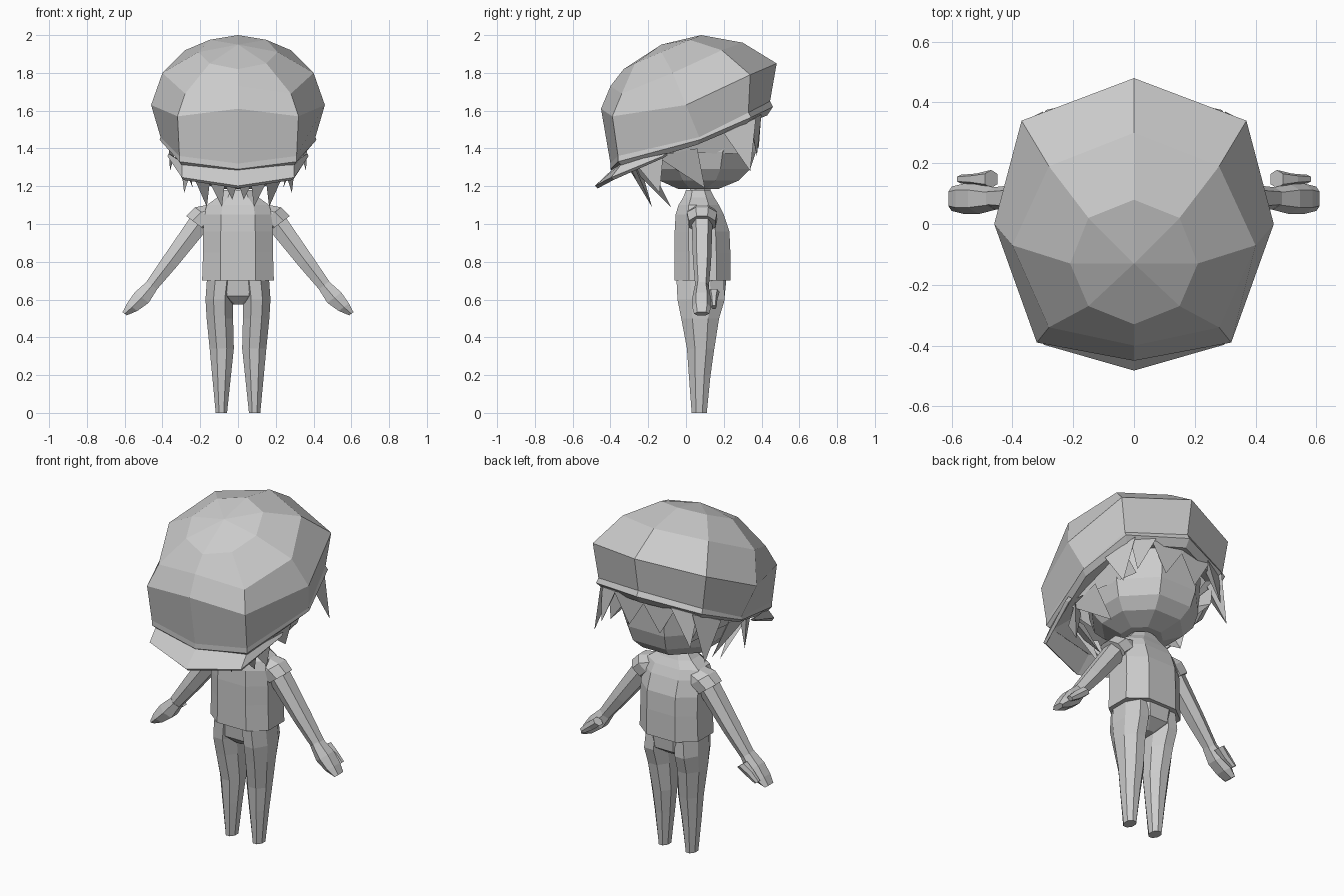
import bpy, bmesh, math
from mathutils import Vector

if "Cube" in bpy.data.objects:
    bpy.data.objects.remove(bpy.data.objects["Cube"])

grey = bpy.data.materials.new("plain_grey")
grey.diffuse_color = (0.6, 0.6, 0.6, 1)
grey.use_nodes = True
grey.node_tree.nodes["Principled BSDF"].inputs["Base Color"].default_value = grey.diffuse_color


def finish(name, bm):
    bmesh.ops.recalc_face_normals(bm, faces=bm.faces[:])
    me = bpy.data.meshes.new(name)
    bm.to_mesh(me)
    bm.free()
    me.materials.append(grey)
    ob = bpy.data.objects.new(name, me)
    bpy.context.collection.objects.link(ob)
    return ob


def loft(name, rings, start=True, end=True, apex=None):
    """Skin closed rings of equal length, with optional end caps or an apex."""
    bm = bmesh.new()
    vs = [[bm.verts.new(p) for p in r] for r in rings]
    n = len(vs[0])
    for a, b in zip(vs, vs[1:]):
        for i in range(n):
            j = (i + 1) % n
            bm.faces.new((a[i], a[j], b[j], b[i]))
    if apex:
        top = bm.verts.new(apex)
        for i in range(n):
            bm.faces.new((vs[0][i], vs[0][(i + 1) % n], top))
    elif start:
        bm.faces.new(vs[0])
    if end:
        bm.faces.new(vs[-1])
    return finish(name, bm)


def oval(c, u, v, ru, rv, n=8, pw=1.0):
    """Ring around c whose flat sides lie at ru along u and rv along v."""
    k = 1 / math.cos(math.pi / n)
    pts = []
    for i in range(n):
        a = 2 * math.pi * (i + 0.5) / n
        x, y = math.cos(a) * k, math.sin(a) * k
        x = math.copysign(min(1, abs(x) ** pw), x)
        y = math.copysign(min(1, abs(y) ** pw), y)
        pts.append(Vector(c) + Vector(u) * ru * x + Vector(v) * rv * y)
    return pts


X, Y = (1, 0, 0), (0, 1, 0)


def stack(name, rows, n=8, pw=1.0):
    """Upright body from rows of (z, x centre, half width, y front, y back)."""
    return loft(name, [oval((cx, (f + b) / 2, z), X, Y, rx, (b - f) / 2, n, pw)
                       for z, cx, rx, f, b in rows])


def mirrored(half):
    """Close a half ring that runs from the back centre to the front centre."""
    return list(half) + [(-x, y, z) for x, y, z in half[-2:0:-1]]


# Puffy tilted cap, eight panels
cap = [
    [(0, .08, 2.0), (.15, .02, 1.975), (.21, -.13, 1.91), (.15, -.27, 1.85), (0, -.33, 1.82)],
    [(0, .30, 1.96), (.28, .19, 1.92), (.40, -.07, 1.80), (.28, -.34, 1.69), (0, -.40, 1.73)],
    [(0, .48, 1.85), (.37, .34, 1.79), (.46, 0, 1.63), (.32, -.39, 1.57), (0, -.45, 1.61)],
    [(0, .445, 1.65), (.34, .33, 1.59), (.41, .07, 1.46), (.31, -.36, 1.36), (0, -.40, 1.32)],
    [(0, .46, 1.62), (.345, .345, 1.565), (.415, .07, 1.445), (.31, -.36, 1.33), (0, -.40, 1.29)],
    [(0, .43, 1.575), (.32, .32, 1.53), (.385, .06, 1.42), (.29, -.33, 1.30), (0, -.37, 1.27)],
    [(0, .37, 1.58), (.27, .27, 1.54), (.29, .05, 1.45), (.22, -.22, 1.36), (0, -.25, 1.34)],
]
loft("cap", [mirrored(r) for r in cap], end=False, apex=(0, -.13, 1.95))

# Visor, a bent strip with thickness
inner = [(.36, -.10, 1.37), (.29, -.33, 1.32), (0, -.38, 1.285)]
outer = [(.365, -.12, 1.355), (.295, -.39, 1.24), (0, -.475, 1.195)]
bm = bmesh.new()
a, b = [[bm.verts.new(p) for p in h + [(-x, y, z) for x, y, z in h[-2::-1]]]
        for h in (inner, outer)]
for i in range(4):
    bm.faces.new((a[i], b[i], b[i + 1], a[i + 1]))
visor = finish("visor", bm)
mod = visor.modifiers.new("thickness", 'SOLIDIFY')
mod.thickness = 0.02
mod.offset = 0

# Head
stack("head", [(1.185, 0, .11, -.04, .17), (1.23, 0, .21, -.14, .28),
               (1.29, 0, .26, -.20, .34), (1.38, 0, .285, -.23, .37),
               (1.58, 0, .29, -.22, .385), (1.72, 0, .20, -.12, .25)])


# Hair locks: thin wedges with a pointed tip, mirrored
def lock(name, p, q, tip):
    p, q, tip = Vector(p), Vector(q), Vector(tip)
    mid = (p + q) / 2
    inward = (Vector((0, .08, mid.z)) - mid).normalized() * 0.05
    for s, side in ((1, "left"), (-1, "right")):
        bm = bmesh.new()
        v = [bm.verts.new((c.x * s, c.y, c.z)) for c in (p, q, mid + inward, tip)]
        for f in ((0, 1, 2), (0, 1, 3), (1, 2, 3), (2, 0, 3)):
            bm.faces.new([v[i] for i in f])
        finish(f"{name}_{side}", bm)


locks = [
    ("fringe_centre", (-.02, -.30, 1.29), (.11, -.30, 1.29), (.03, -.19, 1.13)),
    ("fringe_inner", (.06, -.30, 1.29), (.19, -.27, 1.30), (.085, -.18, 1.09)),
    ("fringe_outer", (.14, -.29, 1.30), (.27, -.20, 1.33), (.165, -.08, 1.09)),
    ("temple", (.24, -.26, 1.31), (.31, -.12, 1.37), (.285, -.14, 1.165)),
    ("sideburn", (.30, -.16, 1.36), (.32, .06, 1.40), (.24, .10, 1.19)),
    ("side_hair", (.32, -.10, 1.38), (.31, .28, 1.52), (.26, .33, 1.37)),
    ("nape_outer", (.37, .20, 1.48), (.30, .37, 1.56), (.36, .34, 1.28)),
    ("nape_inner", (.31, .34, 1.55), (.18, .40, 1.58), (.29, .375, 1.36)),
    ("nape_centre", (.20, .385, 1.57), (-.03, .40, 1.60), (.10, .385, 1.40)),
]
for item in locks:
    lock(*item)

# Neck, shirt, hips
stack("neck", [(1.08, 0, .06, .02, .13), (1.22, 0, .055, .02, .13)])
stack("shirt", [(.70, 0, .19, -.06, .235), (.85, 0, .185, -.06, .235),
                (.96, 0, .185, -.06, .23), (1.05, 0, .18, -.055, .20),
                (1.10, 0, .165, -.04, .175), (1.14, 0, .11, -.015, .15),
                (1.18, 0, .075, 0, .13)], pw=0.8)
stack("hips", [(.575, 0, .04, .01, .14), (.62, 0, .14, -.035, .205),
               (.72, 0, .165, -.045, .215)])

# Limbs on both sides
arm_dir = Vector((.6, 0, -.8))
arm_side = Vector((.8, 0, .6))
for s, side in ((1, "left"), (-1, "right")):
    stack(f"leg_{side}", [(0, s * .088, .03, .03, .11), (.20, s * .087, .05, .015, .13),
                          (.34, s * .086, .064, .005, .15), (.50, s * .096, .07, -.025, .175),
                          (.60, s * .10, .072, -.045, .205), (.70, s * .09, .075, -.05, .20)])

    def limb(name, rows, y=.085, n=8):
        u = Vector((arm_side.x * s, 0, arm_side.z))
        loft(f"{name}_{side}", [oval((x * s, y, z), u, Y, ru, rv, n)
                                for x, z, ru, rv in rows])

    limb("sleeve", [(.09, 1.07, .06, .06), (.17, 1.045, .072, .08), (.218, 1.0, .07, .07)])
    limb("arm", [(.17, 1.05, .055, .055), (.21, 1.0, .055, .055), (.36, .80, .044, .048),
                 (.46, .67, .034, .036)], n=6)
    limb("hand", [(.455, .675, .034, .036), (.51, .61, .046, .05),
                  (.56, .56, .034, .05), (.60, .525, .014, .04)], y=.083, n=6)
    limb("thumb", [(.47, .64, .025, .03), (.52, .60, .025, .018), (.57, .56, .015, .014)],
         y=.148, n=6)
